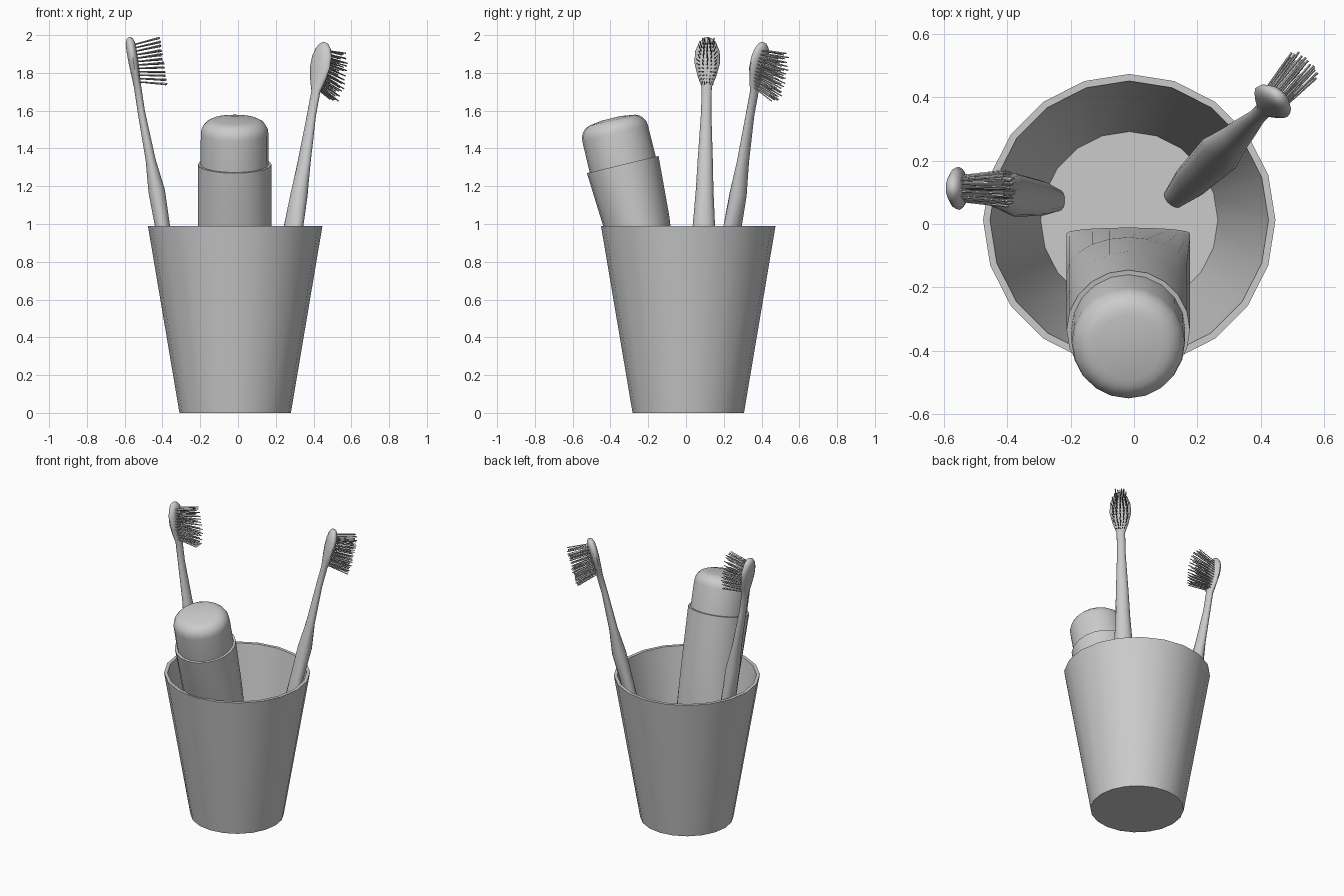
import bpy, bmesh, math, random
from mathutils import Matrix, Vector

random.seed(4)
if "Cube" in bpy.data.objects:
    bpy.data.objects.remove(bpy.data.objects["Cube"])

grey = bpy.data.materials.new("plain_grey")
grey.use_nodes = True
grey.diffuse_color = (0.6, 0.6, 0.6, 1)
grey.node_tree.nodes["Principled BSDF"].inputs["Base Color"].default_value = (0.6, 0.6, 0.6, 1)


def finish(name, bm, matrix, angle=40):
    """Turn a bmesh into a placed, smoothed object."""
    bmesh.ops.recalc_face_normals(bm, faces=bm.faces)
    mesh = bpy.data.meshes.new(name)
    bm.to_mesh(mesh)
    bm.free()
    mesh.materials.append(grey)
    obj = bpy.data.objects.new(name, mesh)
    bpy.context.collection.objects.link(obj)
    obj.matrix_world = matrix
    bpy.ops.object.select_all(action="DESELECT")
    obj.select_set(True)
    bpy.context.view_layer.objects.active = obj
    bpy.ops.object.shade_smooth_by_angle(angle=math.radians(angle))
    return obj


def loft(name, rings, sides, matrix, angle=40):
    """Skin elliptical rings given as (height, half x, half y, y offset)."""
    bm = bmesh.new()
    loops = []
    for z, rx, ry, off in rings:
        turns = [math.tau * i / sides for i in range(sides)]
        loops.append([bm.verts.new((rx * math.cos(a), off + ry * math.sin(a), z)) for a in turns])
    for low, high in zip(loops, loops[1:]):
        for i in range(sides):
            j = (i + 1) % sides
            bm.faces.new((low[i], low[j], high[j], high[i]))
    bm.faces.new(loops[0][::-1])
    bm.faces.new(loops[-1])
    return finish(name, bm, matrix, angle)


def frame(origin, up, facing):
    """Placement whose z runs along up and whose y leans towards facing."""
    z = Vector(up).normalized()
    y = Vector(facing)
    y = (y - z * y.dot(z)).normalized()
    x = y.cross(z)
    m = Matrix((x, y, z)).transposed().to_4x4()
    m.translation = origin
    return m


def round_rings(points):
    return [(z, r, r, 0) for r, z in points]


# Tapered cup: up the outside, over the rim, down to the inner floor
loft("cup", round_rings([(0.295, 0), (0.462, 0.99), (0.44, 0.99), (0.28, 0.02)]),
     20, Matrix.Translation((-0.015, 0.012, 0)))

# Paste tube, flattened towards its lower crimp, leaning on the front rim
tube_frame = frame((-0.018, -0.335, 1.315), (0, -0.235, 0.97), (0, 1, 0))
loft("paste_tube", [(-1.3, 0.195, 0.018, 0), (-1.24, 0.195, 0.025, 0), (-0.75, 0.195, 0.12, 0),
                    (-0.33, 0.195, 0.175, 0), (0, 0.195, 0.195, 0)], 20, tube_frame)

# Cap with a rounded top edge
cap = [(0.18, -0.01), (0.179, 0.17)]
for k in range(1, 6):
    a = math.pi / 2 * k / 5
    cap.append((0.105 + 0.074 * math.cos(a), 0.17 + 0.074 * math.sin(a)))
cap.append((0.05, 0.252))
loft("tube_cap", round_rings(cap), 20, tube_frame)

# Brush handle and head sections
HANDLE = [(0, 0.035, 0.022, 0), (0.3, 0.055, 0.033, 0), (0.85, 0.069, 0.038, 0),
          (1.0, 0.058, 0.041, 0), (1.17, 0.047, 0.045, 0), (1.34, 0.04, 0.027, -0.005),
          (1.6, 0.027, 0.02, -0.012), (1.73, 0.027, 0.02, -0.01), (1.79, 0.05, 0.023, -0.01),
          (1.86, 0.068, 0.027, -0.01), (1.92, 0.065, 0.028, -0.01), (1.965, 0.047, 0.026, -0.01),
          (1.99, 0.025, 0.017, -0.01), (1.997, 0.008, 0.006, -0.01)]


def bristles(name, matrix, rows=12, columns=5):
    """Thin square rods fanning out from the head."""
    bm = bmesh.new()
    for r in range(rows):
        t = r / (rows - 1)
        reach = 0.028 + 0.02 * math.sin(math.pi * t)
        for c in range(columns):
            u = 2 * c / (columns - 1) - 1
            base = Vector((u * reach * 0.85, 0.005, 1.755 + 0.2 * t))
            tip = Vector((u * reach * 1.1, 0.145, 1.72 + 0.25 * t))
            tip += Vector([random.uniform(-0.005, 0.005) for _ in range(3)])
            along = tip - base
            place = Matrix.Translation((base + tip) / 2) @ along.to_track_quat("Z", "Y").to_matrix().to_4x4()
            bmesh.ops.create_cone(bm, cap_ends=True, segments=4, radius1=0.0035, radius2=0.0035,
                                  depth=along.length, matrix=place)
    finish(name, bm, matrix, 30)


# Two identical brushes leaning apart: foot, top and bristle direction
for side, foot, top, facing in [
    ("right", (-0.24, 0.075, 0.02), (-0.565, 0.115, 1.99), (1, 0, 0)),
    ("left", (0.125, 0.08, 0.02), (0.465, 0.415, 1.965), (0.66, 0.75, 0)),
]:
    m = frame(foot, Vector(top) - Vector(foot), facing)
    loft(side + "_brush_handle", HANDLE, 14, m, 50)
    bristles(side + "_brush_bristles", m)
